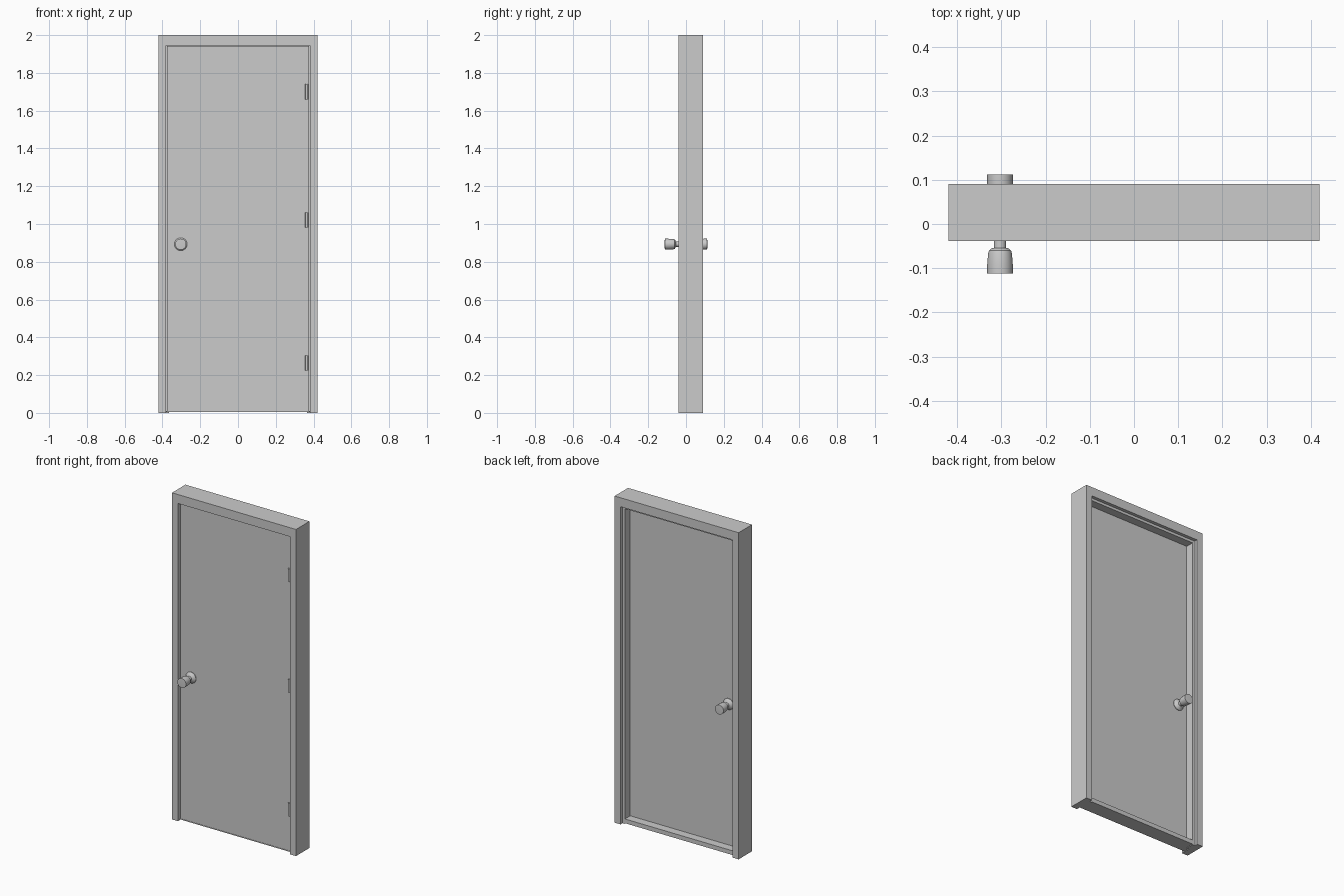
import bpy, bmesh, math
from mathutils import Matrix, Vector

if "Cube" in bpy.data.objects:
    bpy.data.objects.remove(bpy.data.objects["Cube"])

W, H = 0.42, 2.0            # outer frame half width and height
OX, OZ = 0.38, 1.945        # opening half width and height


def finish(name, bm, smooth=False):
    bmesh.ops.recalc_face_normals(bm, faces=bm.faces)
    me = bpy.data.meshes.new(name)
    bm.to_mesh(me)
    bm.free()
    ob = bpy.data.objects.new(name, me)
    bpy.context.collection.objects.link(ob)
    if smooth:
        bpy.ops.object.select_all(action='DESELECT')
        ob.select_set(True)
        bpy.context.view_layer.objects.active = ob
        bpy.ops.object.shade_smooth_by_angle(angle=math.radians(35))
    return ob


def box(name, x0, x1, y0, y1, z0, z1):
    bm = bmesh.new()
    size = Matrix.Diagonal((x1 - x0, y1 - y0, z1 - z0, 1))
    mid = Matrix.Translation(((x0 + x1) / 2, (y0 + y1) / 2, (z0 + z1) / 2))
    bmesh.ops.create_cube(bm, size=1, matrix=mid @ size)
    return finish(name, bm)


def arch(name, ox, oz, ix, iz, y0, y1):
    """Upside-down U outline extruded through the wall depth."""
    pts = [(-ox, 0), (-ox, oz), (ox, oz), (ox, 0), (ix, 0), (ix, iz), (-ix, iz), (-ix, 0)]
    bm = bmesh.new()
    face = bm.faces.new([bm.verts.new((x, y0, z)) for x, z in pts])
    new = bmesh.ops.extrude_face_region(bm, geom=[face])['geom']
    verts = [v for v in new if isinstance(v, bmesh.types.BMVert)]
    bmesh.ops.translate(bm, verts=verts, vec=(0, y1 - y0, 0))
    return finish(name, bm)


def lathe(name, profile, side, x, z, steps=32):
    """Spin (radius, distance) points around the y axis through x, z."""
    bm = bmesh.new()
    vs = [bm.verts.new((r, side * d, 0)) for r, d in profile]
    edges = [bm.edges.new(p) for p in zip(vs, vs[1:])]
    bmesh.ops.spin(bm, geom=vs + edges, cent=(0, 0, 0), axis=(0, 1, 0),
                   angle=math.tau, steps=steps)
    bmesh.ops.remove_doubles(bm, verts=bm.verts, dist=1e-5)
    bmesh.ops.translate(bm, verts=bm.verts, vec=(x, 0, z))
    return finish(name, bm, smooth=True)


# Frame: outer casing, inner stop behind the door, sill
arch("door_frame", W, H, OX, OZ, -0.039, 0.091)
arch("door_stop", OX, OZ, OX - 0.016, OZ - 0.016, 0.02, 0.071)
box("rear_sill", -OX + 0.016, OX - 0.016, 0.02, 0.071, 0.004, 0.03)
box("front_sill", -OX, OX, -0.02, 0.02, 0.004, 0.009)

# Door slab
box("door", -OX + 0.003, OX - 0.003, -0.02, 0.02, 0.01, OZ - 0.003)

# Knobs: rosette, neck and flat-ended grip on both sides
KNOB = [(0, 0.019), (0.034, 0.019), (0.034, 0.023), (0.030, 0.028), (0.018, 0.034),
        (0.014, 0.037), (0.014, 0.054), (0.020, 0.056), (0.025, 0.060), (0.027, 0.067),
        (0.029, 0.093), (0.029, 0.112), (0.023, 0.1125), (0, 0.1125)]
for label, side in (("front", -1), ("rear", 1)):
    lathe(label + "_knob", KNOB, side, -0.303, 0.893)

# Hinge barrels
for i, z in enumerate((0.265, 1.022, 1.70)):
    bm = bmesh.new()
    bmesh.ops.create_cone(bm, cap_ends=True, segments=16, radius1=0.007, radius2=0.007, depth=0.08,
                          matrix=Matrix.Translation(Vector((0.363, -0.022, z))))
    finish(f"hinge_{i + 1}", bm, smooth=True)
